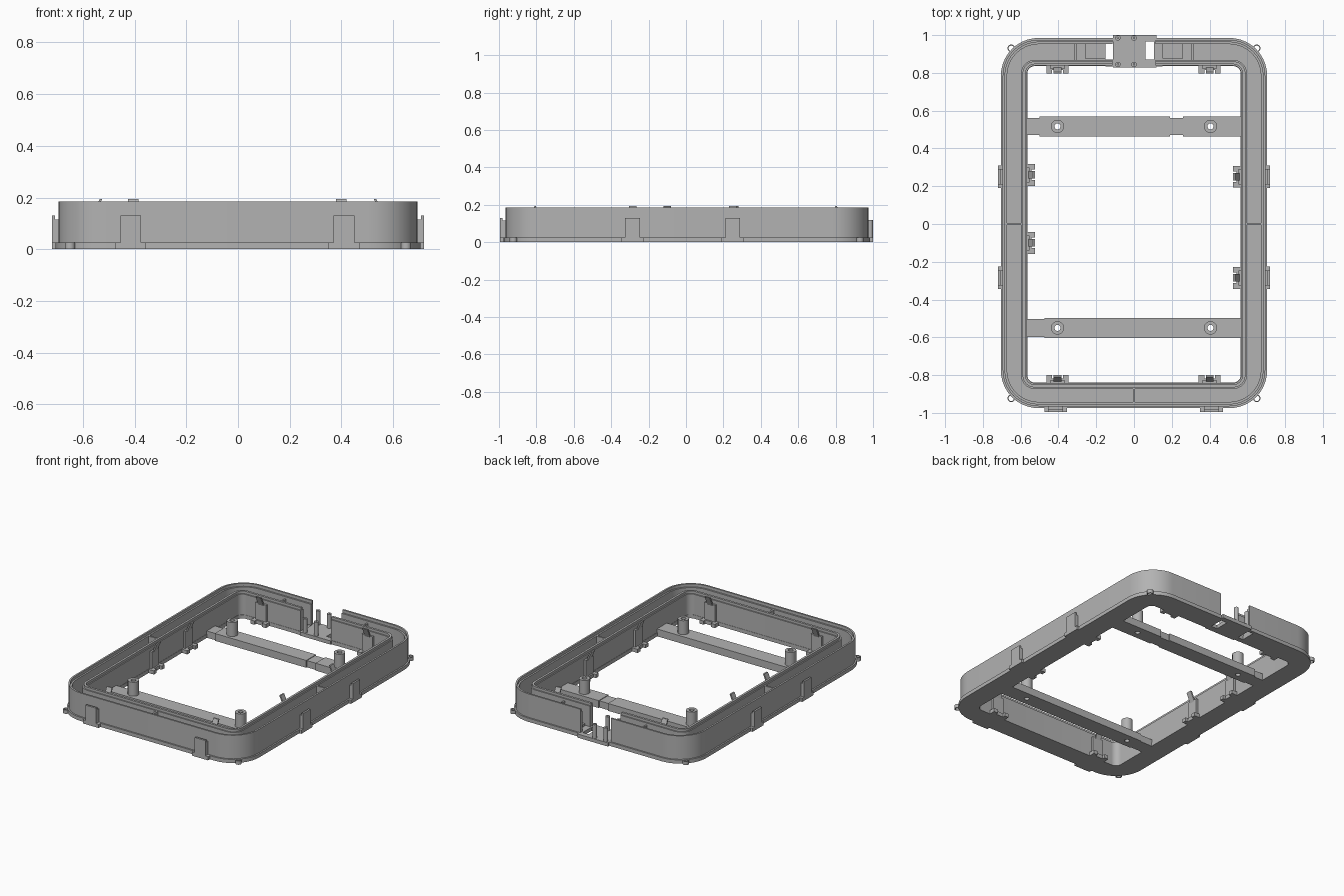
import bpy, bmesh
from math import pi, sin, cos
from mathutils import Matrix, Vector

cube = bpy.data.objects.get("Cube")
if cube:
    bpy.data.objects.remove(cube)

grey = bpy.data.materials.new("plain_grey")
grey.use_nodes = True
colour = (0.45, 0.45, 0.45, 1)
grey.diffuse_color = colour
grey.node_tree.nodes["Principled BSDF"].inputs["Base Color"].default_value = colour
parts = []


def finish(name, bm, place=None):
    if place:
        bm.transform(place)
    bmesh.ops.recalc_face_normals(bm, faces=bm.faces)
    mesh = bpy.data.meshes.new(name)
    bm.to_mesh(mesh)
    bm.free()
    mesh.materials.append(grey)
    obj = bpy.data.objects.new(name, mesh)
    bpy.context.collection.objects.link(obj)
    parts.append(obj)
    return obj


def box(name, x, y, z, place=None, lean=0):
    """Box between pairs of limits; lean shifts the top along y."""
    bm = bmesh.new()
    bmesh.ops.create_cube(bm, size=1)
    for v in bm.verts:
        top = v.co.z > 0
        v.co = (x[v.co.x > 0], y[v.co.y > 0] + lean * top, z[top])
    return finish(name, bm, place)


def outline(hx, hy, r, cy, gap, steps):
    """Rounded rectangle, anticlockwise from the left of a gap in the back."""
    pts = [(-gap, cy + hy)]
    for i, (sx, sy) in enumerate([(-1, 1), (-1, -1), (1, -1), (1, 1)]):
        for k in range(steps + 1):
            a = pi / 2 * (1 + i + k / steps)
            pts.append((sx * (hx - r) + r * cos(a), cy + sy * (hy - r) + r * sin(a)))
    return pts + [(gap, cy + hy)]


def ring(name, outer, inner, z, gap=0.0, closed=True, place=None, steps=10):
    """Band between two rounded rectangles, each (half x, half y, radius, centre y)."""
    bm = bmesh.new()
    a, b = (outline(*o, gap, steps) for o in (outer, inner))
    rows = [[bm.verts.new((*p, h)) for p in pts]
            for pts, h in ((a, z[0]), (a, z[1]), (b, z[1]), (b, z[0]))]
    n = len(a)
    for r in range(4):
        low, high = rows[r], rows[(r + 1) % 4]
        for i in range(n if closed else n - 1):
            j = (i + 1) % n
            bm.faces.new((low[i], low[j], high[j], high[i]))
    if not closed:
        for end in (0, -1):
            bm.faces.new([row[end] for row in rows])
    bmesh.ops.remove_doubles(bm, verts=bm.verts, dist=1e-5)
    return finish(name, bm, place)


def tube(name, x, y, r, hole, z):
    return ring(name, (r, r, r, 0), (hole, hole, hole, 0), z,
                place=Matrix.Translation((x, y, 0)), steps=6)


# Channel: floor, two walls and their stepped lips, open at the back
FLOOR = 0.025
ring("channel_floor", (0.705, 0.98, 0.20, 0.005), (0.565, 0.838, 0.04, -0.002),
     (0, FLOOR), 0.15, False)
ring("outer_wall", (0.695, 0.97, 0.19, 0.005), (0.672, 0.947, 0.167, 0.005),
     (0.02, 0.165), 0.115, False)
ring("outer_lip", (0.695, 0.97, 0.19, 0.005), (0.683, 0.958, 0.178, 0.005),
     (0.165, 0.185), 0.115, False)
ring("inner_wall", (0.598, 0.871, 0.073, -0.002), (0.567, 0.84, 0.042, -0.002),
     (0.02, 0.165), 0.115, False)
ring("inner_lip", (0.59, 0.863, 0.065, -0.002), (0.575, 0.848, 0.05, -0.002),
     (0.165, 0.182), 0.115, False)

# Floor around the two slots at the back opening
box("connector_plate", (-0.11, 0.06), (0.828, 1.0), (0, FLOOR))
box("slot_inner_strip", (-0.15, 0.15), (0.835, 0.87), (0, FLOOR))
box("slot_outer_strip", (-0.15, 0.15), (0.965, 0.985), (0, FLOOR))
box("slot_side_bridge", (0.105, 0.15), (0.87, 0.965), (0, FLOOR))
for y in ((0.828, 0.87), (0.965, 1.0)):
    box("plate_ear", (0.06, 0.12), y, (0, FLOOR))
for x in (-0.085, 0.0):
    for y in (0.845, 0.985):
        tube("connector_pin", x, y, 0.014, 0.004, (0.02, 0.12))

# Ribs and ramps inside the channel
for s in (-1, 1):
    box("side_rib", sorted((s * 0.595, s * 0.675)), (-0.006, 0.006), (0.02, 0.165))
    box("back_rib", (s * 0.31 - 0.005, s * 0.31 + 0.005), (0.865, 0.955), (0.02, 0.15))
    box("cable_ramp", sorted((s * 0.26, s * 0.15)), (0.875, 0.96), (0.02, 0.04))
box("front_rib", (-0.006, 0.006), (-0.945, -0.87), (0.02, 0.165))

# Locating rings at the corners
for x in (-0.65, 0.65):
    for y in (-0.923, 0.93):
        tube("corner_ring", x, y, 0.02, 0.014, (0, FLOOR))

# Cross bars with hollow screw posts
BAR = 0.05


def crossbar(name, y, half, pieces):
    bars = [box(name, (x0, x1), (y - half + inset, y + half - inset), (0, BAR - inset / 2))
            for x0, x1, inset in pieces]
    for x in (-0.405, 0.405):
        bm = bmesh.new()
        bmesh.ops.create_cone(bm, cap_ends=True, segments=24, radius1=0.016,
                              radius2=0.016, depth=0.4)
        cutter = finish("hole_cutter", bm, Matrix.Translation((x, y, 0)))
        parts.remove(cutter)
        cutter.hide_render = True
        for bar in bars:
            lows = [v.co.x for v in bar.data.vertices]
            if min(lows) < x < max(lows):
                mod = bar.modifiers.new("hole", "BOOLEAN")
                mod.object, mod.operation, mod.solver = cutter, "DIFFERENCE", "EXACT"
                bpy.context.view_layer.objects.active = bar
                bpy.ops.object.modifier_apply(modifier=mod.name)
        bpy.data.objects.remove(cutter)
        tube("screw_post", x, y, 0.035, 0.016, (BAR - 0.002, 0.145))


crossbar("back_crossbar", 0.517, 0.053,
         [(-0.57, -0.5, 0.008), (-0.5, 0.19, 0), (0.19, 0.26, 0.008), (0.26, 0.57, 0)])
crossbar("front_crossbar", -0.55, 0.053, [(-0.57, -0.475, 0.006), (-0.475, 0.57, 0)])


# Clips: local x runs along the wall, local y points away from it
def frame(x, y, turn):
    return Matrix.Translation(Vector((x, y, 0))) @ Matrix.Rotation(turn, 4, "Z")


def inner_clip(place):
    box("inner_clip_base", (-0.058, 0.058), (-0.01, 0.022), (0, FLOOR), place)
    for s in (-1, 1):
        box("inner_clip_foot", sorted((s * 0.028, s * 0.058)), (0.02, 0.04), (0, FLOOR), place)
    box("inner_clip_panel", (-0.04, 0.04), (-0.005, 0.012), (0, 0.14), place)
    box("inner_clip_tab", (-0.02, 0.02), (0.002, 0.012), (0.13, 0.195), place, 0.028)


def outer_clip(place):
    box("outer_clip_base", (-0.06, 0.06), (-0.03, 0.015), (0, FLOOR), place)
    box("outer_clip_panel", (-0.04, 0.04), (0.002, 0.015), (0.02, 0.13), place)
    box("outer_clip_web", (-0.04, 0.04), (-0.015, 0.005), (0.02, 0.115), place)


for x in (-0.405, 0.4):
    inner_clip(frame(x, 0.836, pi))
    inner_clip(frame(x, -0.84, 0))
for y in (0.26, -0.10):
    inner_clip(frame(-0.565, y, -pi / 2))
for y in (0.25, -0.285):
    inner_clip(frame(0.565, y, pi / 2))
    outer_clip(frame(0.705, y, -pi / 2))
    outer_clip(frame(-0.705, y, pi / 2))
for x in (-0.415, 0.41):
    outer_clip(frame(x, -0.98, pi))

# Smooth the rounded faces and keep the edges sharp
bpy.ops.object.select_all(action="DESELECT")
for obj in parts:
    obj.select_set(True)
bpy.context.view_layer.objects.active = parts[0]
bpy.ops.object.shade_smooth_by_angle()
